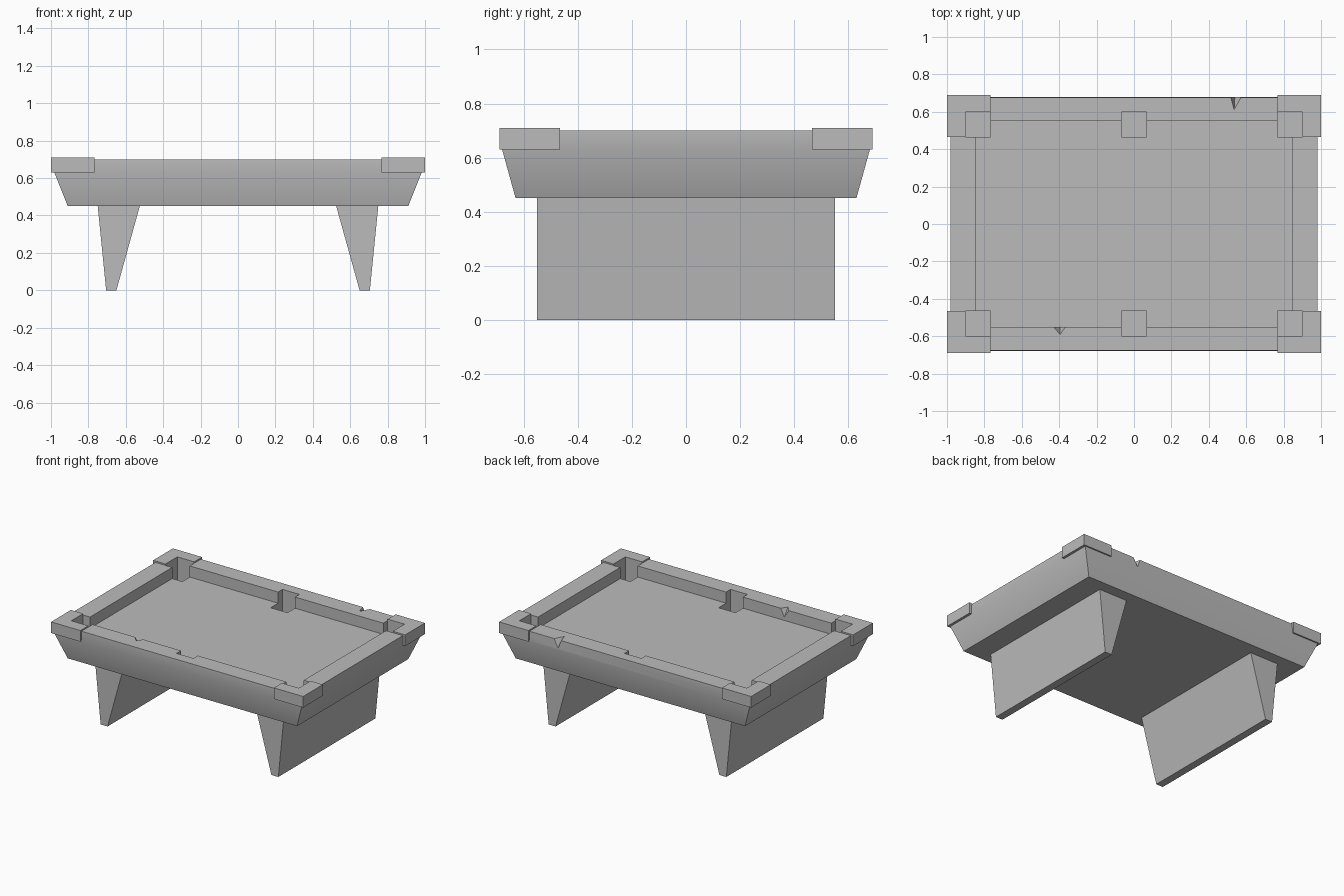
import bpy
import bmesh
import math

cube = bpy.data.objects.get("Cube")
if cube:
    bpy.data.objects.remove(cube, do_unlink=True)

grey = bpy.data.materials.new("plain grey")
grey.use_nodes = True
grey.diffuse_color = (0.5, 0.5, 0.5, 1)
grey.node_tree.nodes["Principled BSDF"].inputs["Base Color"].default_value = (0.5, 0.5, 0.5, 1)


def finish(name, bm):
    bmesh.ops.recalc_face_normals(bm, faces=bm.faces)
    mesh = bpy.data.meshes.new(name)
    bm.to_mesh(mesh)
    bm.free()
    mesh.materials.append(grey)
    ob = bpy.data.objects.new(name, mesh)
    bpy.context.collection.objects.link(ob)
    return ob


def loft(name, rings):
    """Join equal rings of points into a closed solid."""
    bm = bmesh.new()
    loops = [[bm.verts.new(p) for p in ring] for ring in rings]
    n = len(loops[0])
    for a, b in zip(loops, loops[1:]):
        for i in range(n):
            j = (i + 1) % n
            bm.faces.new((a[i], a[j], b[j], b[i]))
    bm.faces.new(loops[0])
    bm.faces.new(loops[-1])
    return finish(name, bm)


def rect(hx, hy, z, cx=0, cy=0):
    return [(cx + sx * hx, cy + sy * hy, z)
            for sx, sy in ((-1, -1), (1, -1), (1, 1), (-1, 1))]


def chip(name, points):
    bm = bmesh.new()
    verts = [bm.verts.new(p) for p in points]
    bmesh.ops.convex_hull(bm, input=verts)
    return finish(name, bm)


# Table body: sloping sides with an upright band at the top
body = loft("table_body", [rect(0.91, 0.63, 0.45), rect(0.982, 0.68, 0.63),
                           rect(0.982, 0.677, 0.70)])

# Cutters: sunken bed, six pockets, two small chips in the rails
cutters = [loft("bed_cutter", [rect(0.848, 0.55, 0.62), rect(0.848, 0.55, 0.8)])]
for px in (-0.835, 0, 0.835):
    for py in (-0.533, 0.533):
        cutters.append(loft("pocket_cutter", [rect(0.067, 0.067, 0.5, px, py),
                                              rect(0.067, 0.067, 0.8, px, py)]))
cutters.append(chip("back_chip_cutter", [(0.51, 0.69, 0.71), (0.585, 0.69, 0.71),
                                         (0.535, 0.605, 0.705), (0.54, 0.69, 0.63)]))
cutters.append(chip("front_chip_cutter", [(-0.445, -0.54, 0.71), (-0.355, -0.54, 0.71),
                                          (-0.395, -0.595, 0.705), (-0.395, -0.54, 0.63)]))

bpy.context.view_layer.objects.active = body
for cutter in cutters:
    cutter.hide_render = True
    mod = body.modifiers.new("cut", "BOOLEAN")
    mod.operation = "DIFFERENCE"
    mod.solver = "EXACT"
    mod.object = cutter
    bpy.ops.object.modifier_apply(modifier=mod.name)
for cutter in cutters:
    bpy.data.objects.remove(cutter, do_unlink=True)

bpy.ops.object.select_all(action="DESELECT")
body.select_set(True)
bpy.ops.object.shade_smooth_by_angle(angle=math.radians(30))

# L-shaped corner caps wrapped around the corner pockets
cap = [(0.768, 0.60), (0.768, 0.69), (1, 0.69), (1, 0.466), (0.902, 0.466), (0.902, 0.60)]
for sx, side in ((-1, "right"), (1, "left")):
    for sy, end in ((-1, "front"), (1, "back")):
        loft(f"{end}_{side}_corner_cap",
             [[(sx * x, sy * y, z) for x, y in cap] for z in (0.63, 0.71)])

    # Tapered slab legs
    leg = [(0.525, 0.45), (0.75, 0.45), (0.705, 0), (0.65, 0)]
    loft(f"{side}_leg", [[(sx * x, y, z) for x, z in leg] for y in (-0.55, 0.55)])
